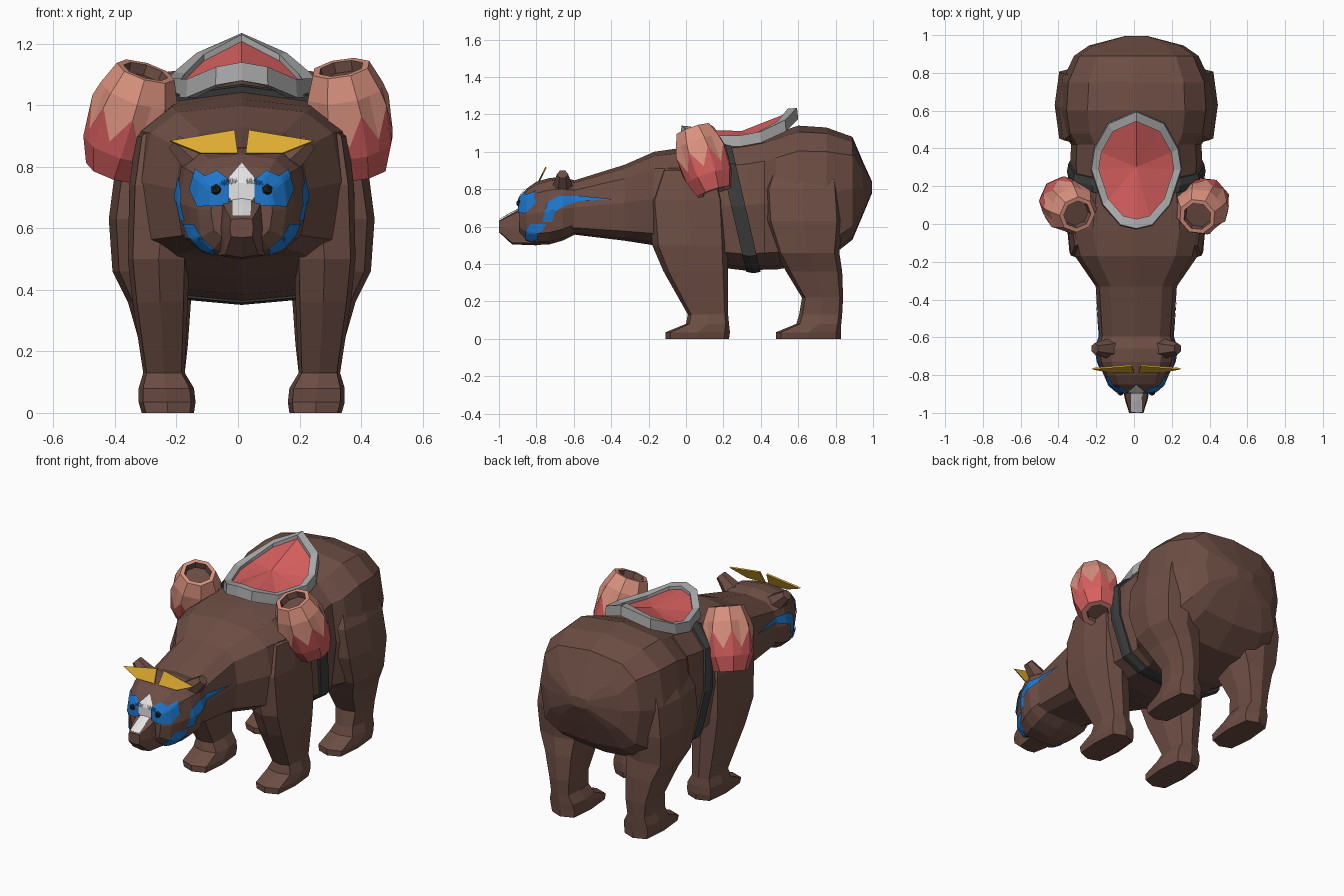
import bpy, bmesh, math
from mathutils import Vector, Matrix
from mathutils.bvhtree import BVHTree

if "Cube" in bpy.data.objects:
    bpy.data.objects.remove(bpy.data.objects["Cube"], do_unlink=True)

CENTRE_X = 0.012  # the animal's mirror plane


def material(name, r, g, b):
    m = bpy.data.materials.new(name)
    m.use_nodes = True
    m.diffuse_color = (r, g, b, 1)
    bsdf = next(n for n in m.node_tree.nodes if n.type == 'BSDF_PRINCIPLED')
    bsdf.inputs["Base Color"].default_value = (r, g, b, 1)
    bsdf.inputs["Roughness"].default_value = 0.9
    return m


BROWN = material("brown fur", 0.153, 0.076, 0.058)
BLUE = material("blue paint", 0.013, 0.19, 0.62)
RED = material("red", 0.68, 0.115, 0.115)
CLAY = material("clay", 0.7, 0.285, 0.21)
GREY = material("grey", 0.4, 0.4, 0.4)
WHITE = material("white paint", 0.78, 0.78, 0.78)
STRAP = material("dark strap", 0.045, 0.045, 0.045)
GOLD = material("gold", 0.73, 0.41, 0.03)
BLACK = material("black", 0.015, 0.015, 0.015)


def finish(name, bm, mats, mirror=False):
    me = bpy.data.meshes.new(name)
    bm.to_mesh(me)
    bm.free()
    ob = bpy.data.objects.new(name, me)
    for m in mats:
        me.materials.append(m)
    ob.location.x = CENTRE_X
    bpy.context.collection.objects.link(ob)
    if mirror:
        ob.modifiers.new("mirror", 'MIRROR').use_mirror_merge = False
    return ob


def oval(n, power, low_power):
    """Rounded-box unit outline from the top; low_power flattens the underside."""
    out = []
    for i in range(n):
        s = round(math.sin(2 * math.pi * i / n), 6)
        c = round(math.cos(2 * math.pi * i / n), 6)
        out.append((math.copysign(abs(s) ** power, s),
                    math.copysign(abs(c) ** (power if c > 0 else low_power), c)))
    return out


def loft(name, rings, mats, mirror=False, closed=False, row_mats=None):
    bm = bmesh.new()
    rows = [[bm.verts.new(p) for p in r] for r in rings]
    n = len(rows[0])
    for k in range(len(rows) if closed else len(rows) - 1):
        a, b = rows[k], rows[(k + 1) % len(rows)]
        for i in range(n):
            f = bm.faces.new((a[i], a[(i + 1) % n], b[(i + 1) % n], b[i]))
            f.material_index = row_mats[k] if row_mats else 0
    if not closed:
        for row, k in ((rows[0], 0), (rows[-1], -1)):
            bm.faces.new(row).material_index = row_mats[k] if row_mats else 0
    bmesh.ops.recalc_face_normals(bm, faces=bm.faces)
    return finish(name, bm, mats, mirror)


def loft_y(name, rows, n, power, low_power):
    """Rows: y, top, bottom, half width."""
    rings = [[(w * s, y, (t + b) / 2 + (t - b) / 2 * c) for s, c in oval(n, power, low_power)]
             for y, t, b, w in rows]
    return loft(name, rings, [BROWN])


def leg(name, rows):
    """Rows: z, front, back, inner x, outer x."""
    rings = [[((x0 + x1) / 2 + (x1 - x0) / 2 * s, (y0 + y1) / 2 + (y1 - y0) / 2 * c, z)
              for s, c in oval(8, 0.5, 0.5)] for z, y0, y1, x0, x1 in rows]
    return loft(name, rings, [BROWN], mirror=True)


# Body, head and snout
torso = loft_y("torso", [
    (-0.62, 0.84, 0.56, 0.195), (-0.33, 0.93, 0.525, 0.215), (-0.17, 1.0, 0.5, 0.325),
    (-0.03, 1.02, 0.44, 0.36), (0.15, 1.04, 0.385, 0.335), (0.32, 1.06, 0.365, 0.35),
    (0.42, 1.08, 0.37, 0.345), (0.48, 1.1, 0.37, 0.385), (0.6, 1.14, 0.39, 0.405),
    (0.75, 1.13, 0.42, 0.395), (0.89, 1.08, 0.53, 0.33), (0.945, 0.95, 0.66, 0.25),
    (0.995, 0.84, 0.78, 0.06)], 12, 0.65, 0.42)
head = loft_y("head", [
    (-0.57, 0.84, 0.57, 0.19), (-0.66, 0.865, 0.525, 0.215), (-0.73, 0.86, 0.505, 0.202),
    (-0.8, 0.84, 0.502, 0.172), (-0.85, 0.805, 0.52, 0.145), (-0.89, 0.755, 0.56, 0.1)],
    12, 0.65, 0.65)
snout = loft_y("snout", [
    (-0.8, 0.74, 0.5, 0.085), (-0.93, 0.672, 0.505, 0.06), (-1.0, 0.632, 0.57, 0.038)],
    8, 0.3, 0.3)

# Legs with flat paws
leg("front_leg", [
    (0, -0.11, 0.23, 0.155, 0.325), (0.035, -0.11, 0.235, 0.15, 0.335),
    (0.08, 0, 0.23, 0.155, 0.335), (0.13, 0.01, 0.225, 0.185, 0.32),
    (0.36, -0.12, 0.225, 0.175, 0.355), (0.5, -0.18, 0.225, 0.17, 0.37),
    (0.74, -0.2, 0.215, 0.13, 0.365), (0.9, -0.14, 0.17, 0.08, 0.345),
    (0.99, -0.1, 0.12, 0.05, 0.22)])
leg("hind_leg", [
    (0, 0.48, 0.83, 0.155, 0.325), (0.035, 0.48, 0.83, 0.15, 0.335),
    (0.08, 0.59, 0.83, 0.155, 0.335), (0.13, 0.605, 0.835, 0.185, 0.32),
    (0.22, 0.62, 0.84, 0.175, 0.33), (0.36, 0.535, 0.835, 0.165, 0.37),
    (0.46, 0.48, 0.82, 0.15, 0.42), (0.63, 0.42, 0.84, 0.13, 0.432),
    (0.8, 0.41, 0.83, 0.1, 0.41), (0.97, 0.47, 0.8, 0.08, 0.345)])

# Ears, leaning outwards
bm = bmesh.new()
bmesh.ops.create_cone(bm, cap_ends=True, segments=6, radius1=0.06, radius2=0.03, depth=0.12,
                      matrix=Matrix.Translation((0.175, -0.66, 0.84))
                      @ Matrix.Rotation(math.radians(48), 4, 'Y'))
finish("ear", bm, [BROWN], mirror=True)


# Painted markings laid on the fur
def surface(*parts):
    verts, polys = [], []
    for ob in parts:
        base = len(verts)
        verts += [v.co.copy() for v in ob.data.vertices]
        polys += [[base + i for i in p.vertices] for p in ob.data.polygons]
    return BVHTree.FromPolygons(verts, polys)


FACE = surface(head)


def marking(name, pts, fur, ray, mat, mirror=True):
    ray = Vector(ray)
    bm = bmesh.new()
    bm.faces.new([bm.verts.new((1, u, v) if ray.x else (u, -2, v)) for u, v in pts])
    bmesh.ops.triangulate(bm, faces=bm.faces)
    bmesh.ops.subdivide_edges(bm, edges=bm.edges, cuts=7, use_grid_fill=True)
    for v in bm.verts:
        loc, normal, _, _ = fur.ray_cast(v.co, ray)
        if loc is None:
            loc, normal, _, _ = fur.find_nearest(v.co)
        if normal.dot(ray) > 0:
            normal = -normal
        v.co = loc + normal * 0.007
    bm.normal_update()
    for f in bm.faces:
        if f.normal.dot(ray) > 0:
            f.normal_flip()
    finish(name, bm, [mat], mirror)


BACKWARD, INWARD = (0, 1, 0), (-1, 0, 0)
marking("eye_patch", [(0.148, 0.79), (0.118, 0.768), (0.08, 0.785), (0.042, 0.755),
                      (0.042, 0.676), (0.14, 0.67), (0.165, 0.725)], FACE, BACKWARD, BLUE)
marking("cheek_streak", [(-0.385, 0.745), (-0.58, 0.765), (-0.68, 0.762), (-0.74, 0.73),
                         (-0.765, 0.625), (-0.715, 0.625), (-0.70, 0.68), (-0.655, 0.707),
                         (-0.575, 0.735)], surface(head, torso), INWARD, BLUE)
marking("jaw_patch", [(0.185, 0.615), (0.15, 0.615), (0.125, 0.57), (0.085, 0.535),
                      (0.09, 0.518), (0.13, 0.535), (0.17, 0.575)], FACE, BACKWARD, BLUE)
marking("brow_stripe", [(0, 0.81), (0.041, 0.762), (0.041, 0.70), (0.03, 0.685),
                        (-0.03, 0.685), (-0.041, 0.70), (-0.041, 0.762)],
        FACE, BACKWARD, WHITE, mirror=False)
marking("nose_stripe", [(0.031, 0.692), (0.03, 0.634), (-0.03, 0.634), (-0.031, 0.692)],
        surface(snout), BACKWARD, WHITE, mirror=False)

# Eyes
spot = FACE.ray_cast(Vector((0.083, -2, 0.725)), Vector(BACKWARD))[0]
bm = bmesh.new()
bmesh.ops.create_icosphere(bm, subdivisions=1, radius=0.02)
bmesh.ops.translate(bm, verts=bm.verts, vec=spot)
finish("eye", bm, [BLACK], mirror=True)

# Golden brow plates
bm = bmesh.new()
bm.faces.new([bm.verts.new((x, -0.79 + (z - 0.845) * 0.5, z)) for x, z in
              ((0.233, 0.885), (0.023, 0.92), (0.013, 0.845), (0.133, 0.845))])
brow = finish("brow_plate", bm, [GOLD], mirror=True)
brow.modifiers.new("thickness", 'SOLIDIFY').thickness = 0.009

# Strap around the belly, leaning forward at the top
rings = []
for s, c in oval(12, 0.65, 0.42):
    ring = []
    for dy, grow in ((-0.038, 0.9), (-0.038, 1), (0, 1.02), (0.038, 1), (0.038, 0.9)):
        z = 0.71 + 0.352 * c * grow
        ring.append((0.36 * s * grow, 0.36 - 0.23 * (z - 0.36) + dy, z))
    rings.append(ring)
loft("belly_strap", rings, [STRAP], closed=True)

# Saddle: raised rim around a red seat, half outline from back to front
half = [(0, 0.6, 1.235), (0.15, 0.535, 1.17), (0.225, 0.4, 1.108), (0.242, 0.29, 1.088),
        (0.18, 0.1, 1.085), (0.085, -0.01, 1.125), (0, -0.03, 1.14)]
outline = half + [(-x, y, z) for x, y, z in half[-2:0:-1]]


def rim_point(p, scale, drop):
    return (p[0] * scale, 0.285 + (p[1] - 0.285) * scale, p[2] - drop)


loft("saddle_rim", [[rim_point(p, 0.98, 0), rim_point(p, 0.82, 0.005),
                     rim_point(p, 0.82, 0.06), rim_point(p, 1, 0.06)] for p in outline],
     [GREY], closed=True)
bm = bmesh.new()
edge = [bm.verts.new(rim_point(p, 0.84, 0.025)) for p in outline]
middle = bm.verts.new((0, 0.3, 1.112))
for i in range(len(edge)):
    bm.faces.new((edge[i], edge[i - 1], middle))
bm.normal_update()
if sum(f.normal.z for f in bm.faces) < 0:
    bmesh.ops.reverse_faces(bm, faces=bm.faces)
finish("saddle_seat", bm, [RED])


# Clay pots with a zigzag painted lower half
def pot(name, bottom, top):
    axis = Vector(top) - Vector(bottom)
    turn = axis.to_track_quat('Z', 'Y')

    def ring(h, r=None, zig=0):
        pts = []
        for i in range(16):
            t = h + (zig if i % 2 == 0 else -zig)
            rad = r or 0.098 + 0.05 * math.sin(math.pi * t)
            rad *= math.cos(math.pi / 8) if i % 2 else 1
            a = math.pi * i / 8
            local = Vector((rad * math.cos(a), rad * math.sin(a), t * axis.length))
            pts.append(Vector(bottom) + turn @ local - Vector((CENTRE_X, 0, 0)))
        return pts

    rings = [ring(0.06, 0.06), ring(0, 0.065), ring(0), ring(0.24), ring(0.5, zig=0.14),
             ring(0.78), ring(1), ring(1, 0.075), ring(0.9, 0.07)]
    loft(name, rings, [CLAY, RED, BROWN], row_mats=[2, 0, 1, 1, 0, 0, 0, 2])


pot("right_pot", (-0.4, 0.15, 0.785), (-0.30, 0.05, 1.11))
pot("left_pot", (0.393, 0.15, 0.785), (0.335, 0.04, 1.12))
